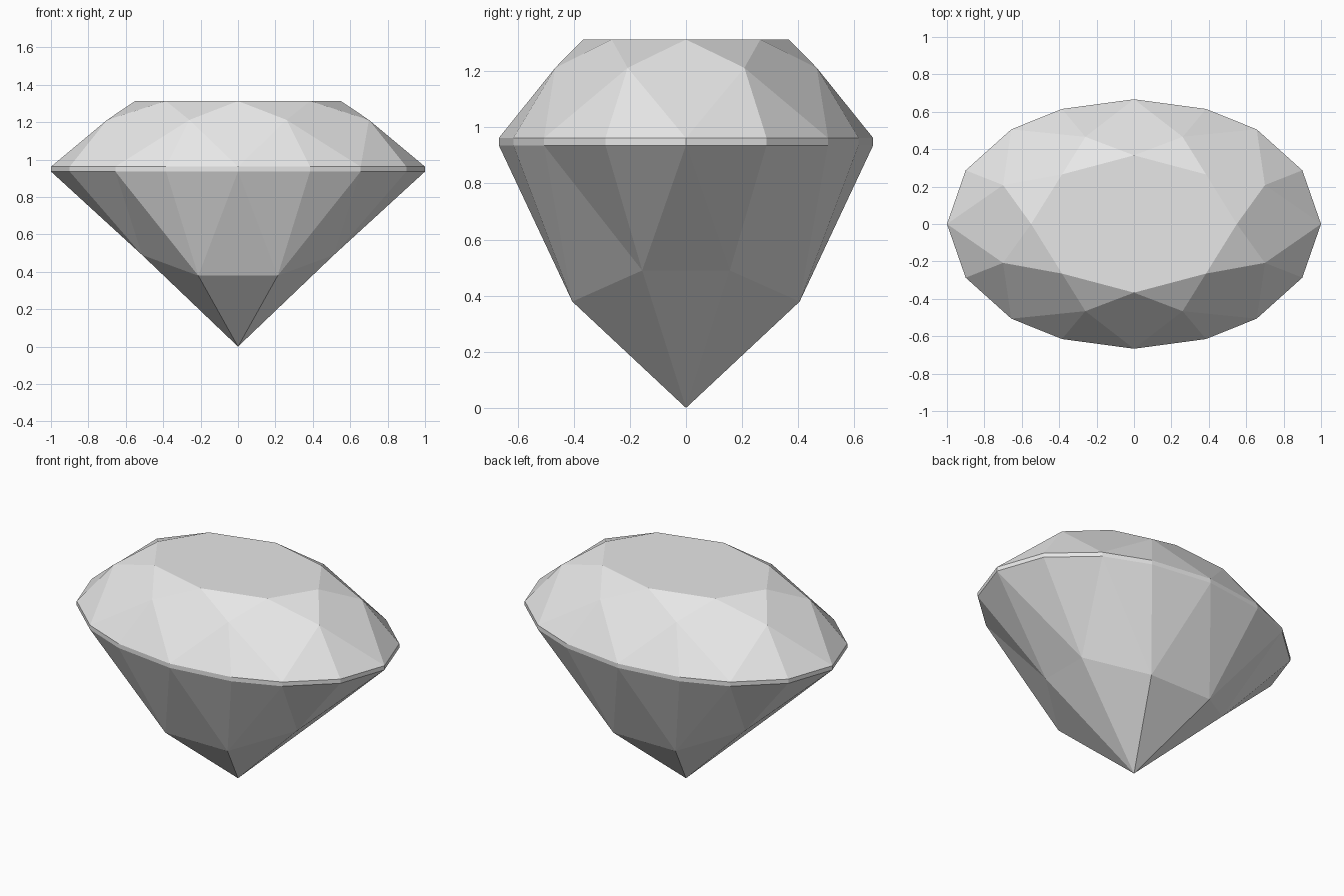
import bpy
import bmesh
from math import atan2, tau

cube = bpy.data.objects.get("Cube")
if cube:
    bpy.data.objects.remove(cube, do_unlink=True)

stone = bpy.data.materials.new("pale grey stone")
stone.use_nodes = True
grey = (0.8, 0.8, 0.8, 1)
stone.diffuse_color = grey
stone.node_tree.nodes["Principled BSDF"].inputs["Base Color"].default_value = grey

bm = bmesh.new()


def ring(quarter):
    """Mirror a quarter outline in x and y, ordered counter-clockwise from +x."""
    points = {(sx * x + 0.0, sy * y + 0.0, z)
              for x, y, z in quarter for sx in (1, -1) for sy in (1, -1)}
    ordered = sorted(points, key=lambda p: atan2(p[1], p[0]) % tau)
    return [bm.verts.new(p) for p in ordered]


def girdle_ring(z):
    outline = [(1, 0), (0.9, 0.287), (0.656, 0.506), (0.385, 0.615), (0, 0.667)]
    return ring([(x, y, z) for x, y in outline])


# Rings of facet corners, from the table down to the point
table = ring([(0.55, 0, 1.313), (0.385, 0.265, 1.313), (0, 0.367, 1.313)])
crown = ring([(0.7, 0.208, 1.212), (0.26, 0.466, 1.212)])
upper = girdle_ring(0.962)
lower = girdle_ring(0.936)
pavilion = ring([(0.513, 0.156, 0.49), (0.212, 0.405, 0.379)])
point = bm.verts.new((0, 0, 0))

bm.faces.new(table)
for i in range(8):
    j, a, b, c = (i + 1) % 8, 2 * i, 2 * i + 1, (2 * i + 2) % 16
    # Crown: star, kite and paired girdle facets
    bm.faces.new((table[i], crown[i], table[j]))
    bm.faces.new((table[i], crown[i - 1], upper[a], crown[i]))
    bm.faces.new((crown[i], upper[a], upper[b]))
    bm.faces.new((crown[i], upper[b], upper[c]))
    # Pavilion: paired girdle facets, main facets and lower tip
    bm.faces.new((pavilion[i], lower[b], lower[a]))
    bm.faces.new((pavilion[i], lower[c], lower[b]))
    bm.faces.new((pavilion[i - 1], pavilion[i], lower[a]))
    bm.faces.new((pavilion[i], pavilion[i - 1], point))

# Thin girdle band
for i in range(16):
    j = (i + 1) % 16
    bm.faces.new((upper[i], lower[i], lower[j], upper[j]))

bmesh.ops.recalc_face_normals(bm, faces=bm.faces)
mesh = bpy.data.meshes.new("oval_cut_gem")
bm.to_mesh(mesh)
bm.free()
mesh.materials.append(stone)
gem = bpy.data.objects.new("oval_cut_gem", mesh)
bpy.context.collection.objects.link(gem)
